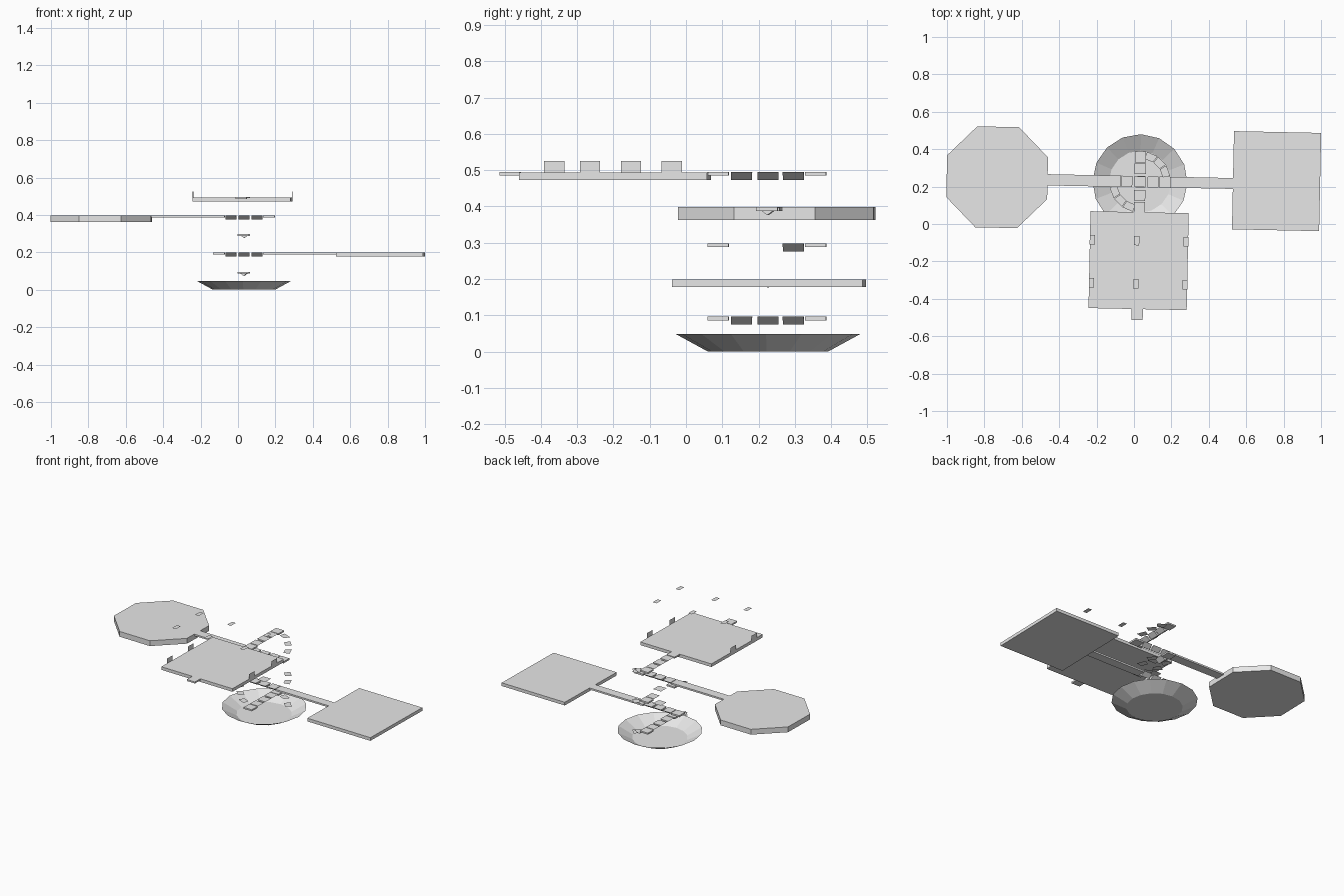
import bpy, bmesh, math
from mathutils import Matrix, Vector

if "Cube" in bpy.data.objects:
    bpy.data.objects.remove(bpy.data.objects["Cube"])

grey = bpy.data.materials.new("plain_grey")
grey.diffuse_color = (0.8, 0.8, 0.8, 1)
grey.use_nodes = True
grey.node_tree.nodes["Principled BSDF"].inputs["Base Color"].default_value = grey.diffuse_color

# the whole layout turns slightly about the stair axis
FRAME = Matrix.Translation((0.032, 0.226, 0)) @ Matrix.Rotation(math.radians(-1.2), 4, 'Z')


def finish(name, bm, turn=0):
    mesh = bpy.data.meshes.new(name)
    bm.to_mesh(mesh)
    bm.free()
    mesh.materials.append(grey)
    ob = bpy.data.objects.new(name, mesh)
    ob.matrix_world = FRAME @ Matrix.Rotation(math.radians(turn), 4, 'Z')
    bpy.context.collection.objects.link(ob)
    return ob


def sheet(name, pts):
    bm = bmesh.new()
    bm.faces.new([bm.verts.new(p) for p in pts])
    return finish(name, bm)


def flat(name, x, y, z, w, d):
    return sheet(name, [(x + sx * w / 2, y + sy * d / 2, z)
                        for sx, sy in ((-1, -1), (1, -1), (1, 1), (-1, 1))])


def box(name, x0, x1, y0, y1, z0, z1):
    bm = bmesh.new()
    bmesh.ops.create_cube(bm, size=1)
    for v in bm.verts:
        v.co = Vector(((x0, x1)[v.co.x > 0], (y0, y1)[v.co.y > 0], (z0, z1)[v.co.z > 0]))
    return finish(name, bm)


def ring(bm, x, y, z, r, n, phase):
    return [bm.verts.new((x + r * math.cos(phase + i * math.tau / n),
                          y + r * math.sin(phase + i * math.tau / n), z)) for i in range(n)]


def bridge_block(name, offset, top, turn):
    """Triangular prism, point down, running along local y."""
    bm = bmesh.new()
    ends = [[bm.verts.new(p) for p in ((-0.03, y, top), (0.03, y, top), (0, y, top - 0.022))]
            for y in (offset - 0.029, offset + 0.029)]
    a, b = ends
    bm.faces.new(a)
    bm.faces.new(b[::-1])
    for i in range(3):
        j = (i + 1) % 3
        bm.faces.new((a[j], a[i], b[i], b[j]))
    bmesh.ops.recalc_face_normals(bm, faces=bm.faces)
    finish(name, bm, turn)


def step(deg, z):
    pts = []
    for r, d in ((0.125, -10.5), (0.165, -10.5), (0.165, 10.5), (0.125, 10.5)):
        a = math.radians(deg + d)
        pts.append((r * math.cos(a), r * math.sin(a), z))
    sheet("stair_step", pts)


# open base dish
bm = bmesh.new()
low = ring(bm, 0, 0, 0, 0.166, 16, 0)
high = ring(bm, 0, 0, 0.048, 0.254, 16, 0)
bm.faces.new(low)
for i in range(16):
    j = (i + 1) % 16
    bm.faces.new((low[i], low[j], high[j], high[i]))
finish("base_dish", bm)

# spiral steps: two quarter flights per turn
for k, z in enumerate((0, 0.2, 0.4)):
    for i, deg in enumerate((22.5, 45, 67.5)):
        if (k, i) not in ((0, 0), (1, 2)):
            step(deg, z + 0.0245 + 0.0253 * i)
    if k < 2:
        for i, deg in enumerate((247.5, 225, 202.5)):
            step(deg, z + 0.121 + 0.0253 * i)

# front-to-back bridges with end landings
for top, offsets in ((0.096, (-0.073, 0, 0.07)), (0.298, (0.07,)), (0.495, (-0.073, 0, 0.07))):
    for y in (-0.137, 0.132):
        box("stair_landing", -0.03, 0.03, y - 0.029, y + 0.029, top - 0.01, top)
    for o in offsets:
        bridge_block("bridge_block", o, top, 0)
for z in (0.2265, 0.32):
    flat("loose_step", 0, 0, z, 0.058, 0.058)

# side-to-side bridges, landings and long walkways
for top in (0.199, 0.398):
    for o in (-0.07, 0, 0.07):
        bridge_block("bridge_block", o, top, -90)
box("left_landing", -0.165, -0.103, -0.03, 0.03, 0.188, 0.199)
box("right_walkway", 0.103, 0.50, -0.028, 0.03, 0.188, 0.199)
box("right_landing", 0.103, 0.165, -0.03, 0.03, 0.387, 0.398)
box("left_walkway", -0.498, -0.103, -0.03, 0.03, 0.387, 0.398)

# square platform on the right
box("right_platform", 0.497, 0.963, -0.244, 0.281, 0.178, 0.199)

# octagonal platform on the left
bm = bmesh.new()
low = ring(bm, -0.764, 0.008, 0.363, 0.292, 8, math.pi / 8)
high = ring(bm, -0.764, 0.008, 0.398, 0.292, 8, math.pi / 8)
bm.faces.new(low[::-1])
bm.faces.new(high)
for i in range(8):
    j = (i + 1) % 8
    bm.faces.new((low[i], low[j], high[j], high[i]))
finish("octagon_platform", bm)

# front platform with end tab, upright side panels and hanging plates
box("front_platform", -0.261, 0.264, -0.681, -0.163, 0.4725, 0.493)
box("front_tab", -0.03, 0.03, -0.74, -0.681, 0.485, 0.495)
for x, ys in ((-0.261, (-0.595, -0.383)), (0.264, (-0.485, -0.26))):
    for y in ys:
        sheet("side_panel", [(x, y - 0.028, 0.493), (x, y + 0.028, 0.493),
                             (x, y + 0.028, 0.525), (x, y - 0.028, 0.525)])
for x in (-0.25, -0.013, 0.25):
    for y in (-0.315, -0.546):
        flat("hanging_plate", x + 0.002, y, 0.706, 0.028, 0.05)
